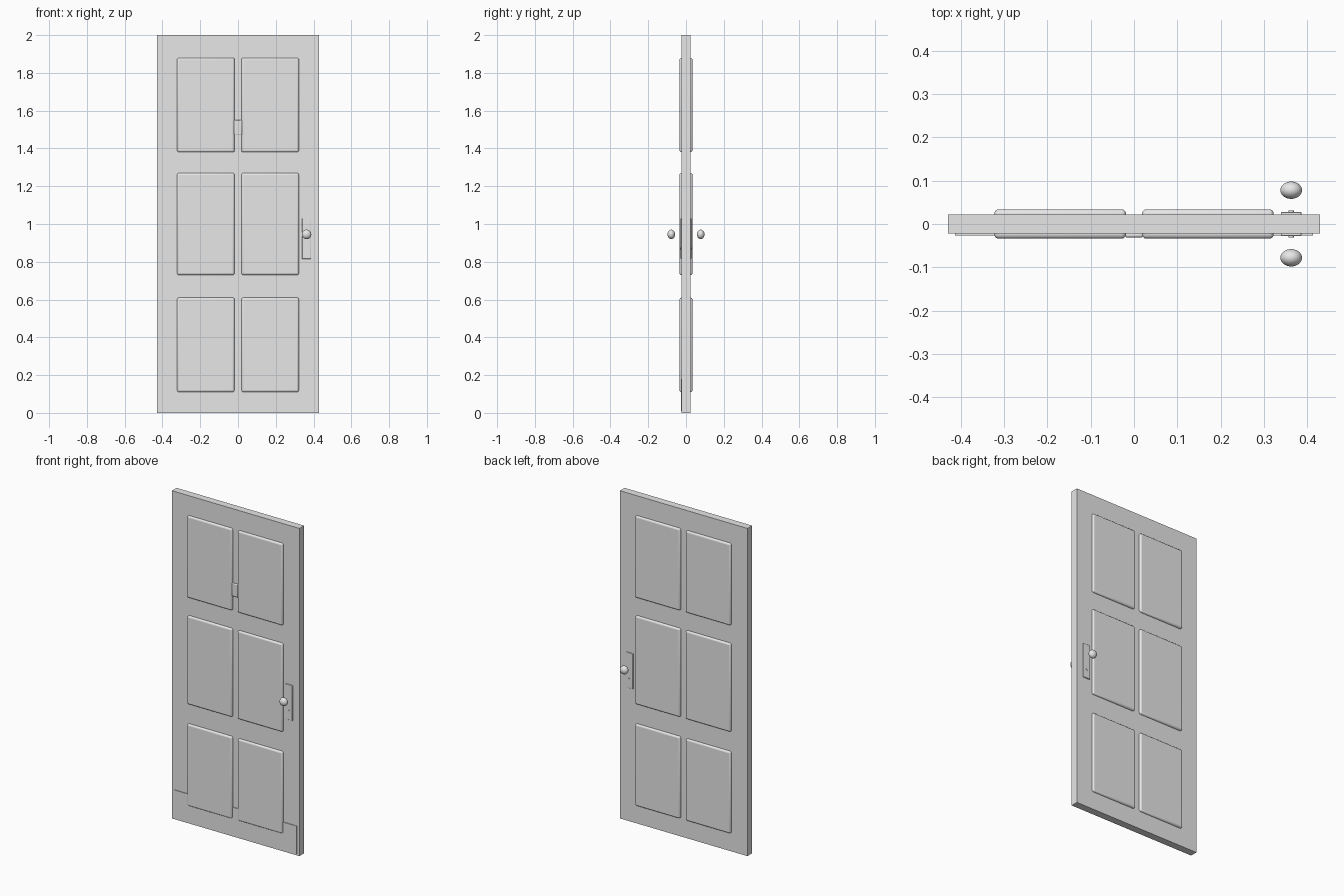
import bpy, math

if "Cube" in bpy.data.objects:
    bpy.data.objects.remove(bpy.data.objects["Cube"])

grey = bpy.data.materials.new("plain_grey")
grey.diffuse_color = (0.8, 0.8, 0.8, 1)
grey.use_nodes = True
grey.node_tree.nodes["Principled BSDF"].inputs["Base Color"].default_value = grey.diffuse_color


def finish(name, bevel=0.0, segments=3):
    """Name the active part, colour it and optionally round its edges."""
    ob = bpy.context.object
    ob.name = name
    ob.data.materials.append(grey)
    if bevel:
        m = ob.modifiers.new("rounded_edges", "BEVEL")
        m.width = bevel
        m.segments = segments
        bpy.ops.object.shade_smooth_by_angle(angle=math.radians(40))
    return ob


def box(name, x, y, z, bevel=0.0, segments=3):
    """Box from (min, max) pairs."""
    bpy.ops.mesh.primitive_cube_add(
        size=1, location=[(a + b) / 2 for a, b in (x, y, z)])
    bpy.context.object.scale = [b - a for a, b in (x, y, z)]
    bpy.ops.object.transform_apply(location=False, rotation=False, scale=True)
    return finish(name, bevel, segments)


# Door slab
HALF = 0.0225
box("door_slab", (-0.43, 0.43), (-HALF, HALF), (0, 2))

# Raised panels, passing through the slab so they show on both faces
rows = {"bottom": (0.11, 0.61), "middle": (0.73, 1.27), "top": (1.38, 1.88)}
for row, z in rows.items():
    box(f"{row}_left_panel", (-0.3225, -0.0185), (-0.034, 0.034), z, 0.01)
    box(f"{row}_right_panel", (0.0185, 0.3225), (-0.034, 0.034), z, 0.01)

# Kick plate and small knocker plate on the front
box("kick_plate", (-0.413, 0.413), (-0.0262, -0.02), (0.01, 0.18))
box("knocker", (-0.021, 0.021), (-0.031, -0.02), (1.47, 1.55), 0.004, 2)

# Lock plate, keyhole boss and knob on each face
KX = 0.363
for side, s in (("front", -1), ("back", 1)):
    y = sorted((s * 0.02, s * 0.028))
    box(f"{side}_lock_plate", (KX - 0.0235, KX + 0.0235), y, (0.815, 1.03), 0.002, 2)

    bpy.ops.mesh.primitive_cylinder_add(
        vertices=16, radius=0.006, depth=0.008,
        location=(KX, s * 0.027, 0.87), rotation=(math.pi / 2, 0, 0))
    finish(f"{side}_keyhole")
    bpy.ops.object.shade_smooth_by_angle(angle=math.radians(40))

    bpy.ops.mesh.primitive_uv_sphere_add(
        segments=32, ring_count=16, radius=0.025,
        location=(KX, s * 0.078, 0.945), rotation=(math.pi / 2, 0, 0))
    bpy.context.object.scale = (1, 1, 0.8)
    finish(f"{side}_knob")
    bpy.ops.object.shade_smooth()
